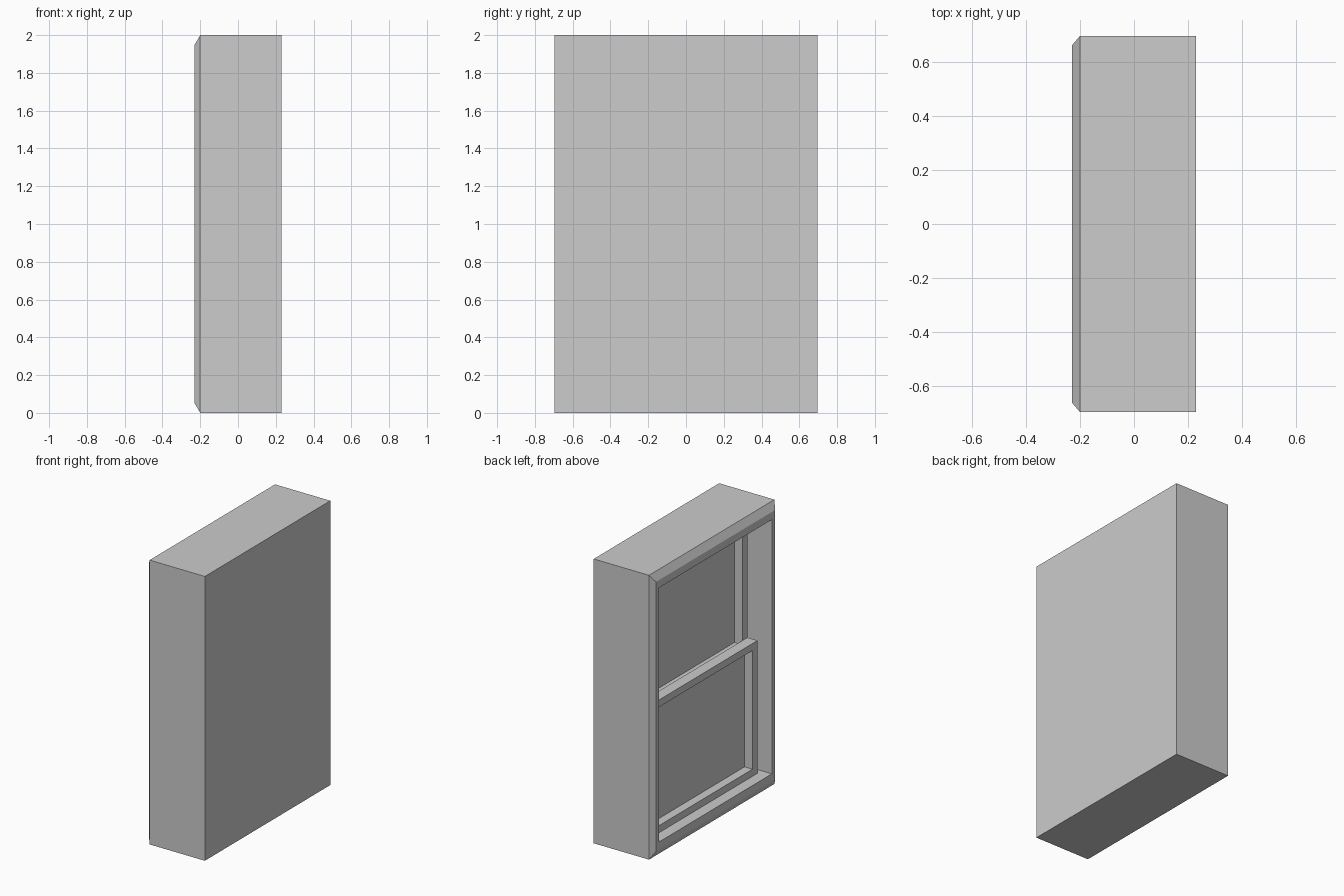
import bpy
import bmesh

# Remove the default object
cube = bpy.data.objects.get("Cube")
if cube:
    bpy.data.objects.remove(cube, do_unlink=True)

GREY = (0.604, 0.604, 0.604, 1.0)
mat = bpy.data.materials.new("plain_grey")
mat.use_nodes = True
mat.diffuse_color = GREY
mat.node_tree.nodes["Principled BSDF"].inputs["Base Color"].default_value = GREY


def loft(name, loops, mid_z, closed=False):
    """Join rectangular loops (x, half width, half height) facing along x.
    The ends are capped, or joined to each other when closed."""
    bm = bmesh.new()
    rings = []
    for x, hy, hz in loops:
        corners = ((-hy, -hz), (hy, -hz), (hy, hz), (-hy, hz))
        rings.append([bm.verts.new((x, y, mid_z + z)) for y, z in corners])
    pairs = list(zip(rings, rings[1:]))
    if closed:
        pairs.append((rings[-1], rings[0]))
    else:
        bm.faces.new(rings[0])
        bm.faces.new(rings[-1])
    for a, b in pairs:
        for i in range(4):
            j = (i + 1) % 4
            bm.faces.new((a[i], a[j], b[j], b[i]))
    bmesh.ops.recalc_face_normals(bm, faces=bm.faces)
    mesh = bpy.data.meshes.new(name)
    bm.to_mesh(mesh)
    bm.free()
    mesh.materials.append(mat)
    obj = bpy.data.objects.new(name, mesh)
    bpy.context.collection.objects.link(obj)
    return obj


# Casing: block with a bevelled face and a recessed opening
BACK, FACE, RECESS = 0.23, -0.23, 0.006
OPEN_Y, OPEN_Z = 0.626, 0.894
loft("casing", [
    (BACK, 0.697, 1.0),
    (-0.20, 0.697, 1.0),
    (FACE, 0.662, 0.948),
    (FACE, OPEN_Y, OPEN_Z),
    (RECESS, OPEN_Y, OPEN_Z),
], 1.0)

# Sashes: the lower one slides in front of the upper one
DEPTH, PANE_INSET = 0.078, 0.062
SASH_Y, STILE, RAIL = 0.58, 0.055, 0.05
SASH_Z = 0.467


def sash(prefix, front, mid_z):
    back = front + DEPTH
    in_y, in_z = SASH_Y - STILE, SASH_Z - RAIL
    loft(prefix + "_sash", [
        (front, SASH_Y, SASH_Z),
        (front, in_y, in_z),
        (back, in_y, in_z),
        (back, SASH_Y, SASH_Z),
    ], mid_z, closed=True)
    pane = front + PANE_INSET
    loft(prefix + "_pane", [(pane, in_y, in_z), (pane + 0.009, in_y, in_z)], mid_z)


slack = OPEN_Z - SASH_Z
sash("upper", RECESS - DEPTH, 1.0 + slack)
sash("lower", RECESS - 2 * DEPTH, 1.0 - slack)
